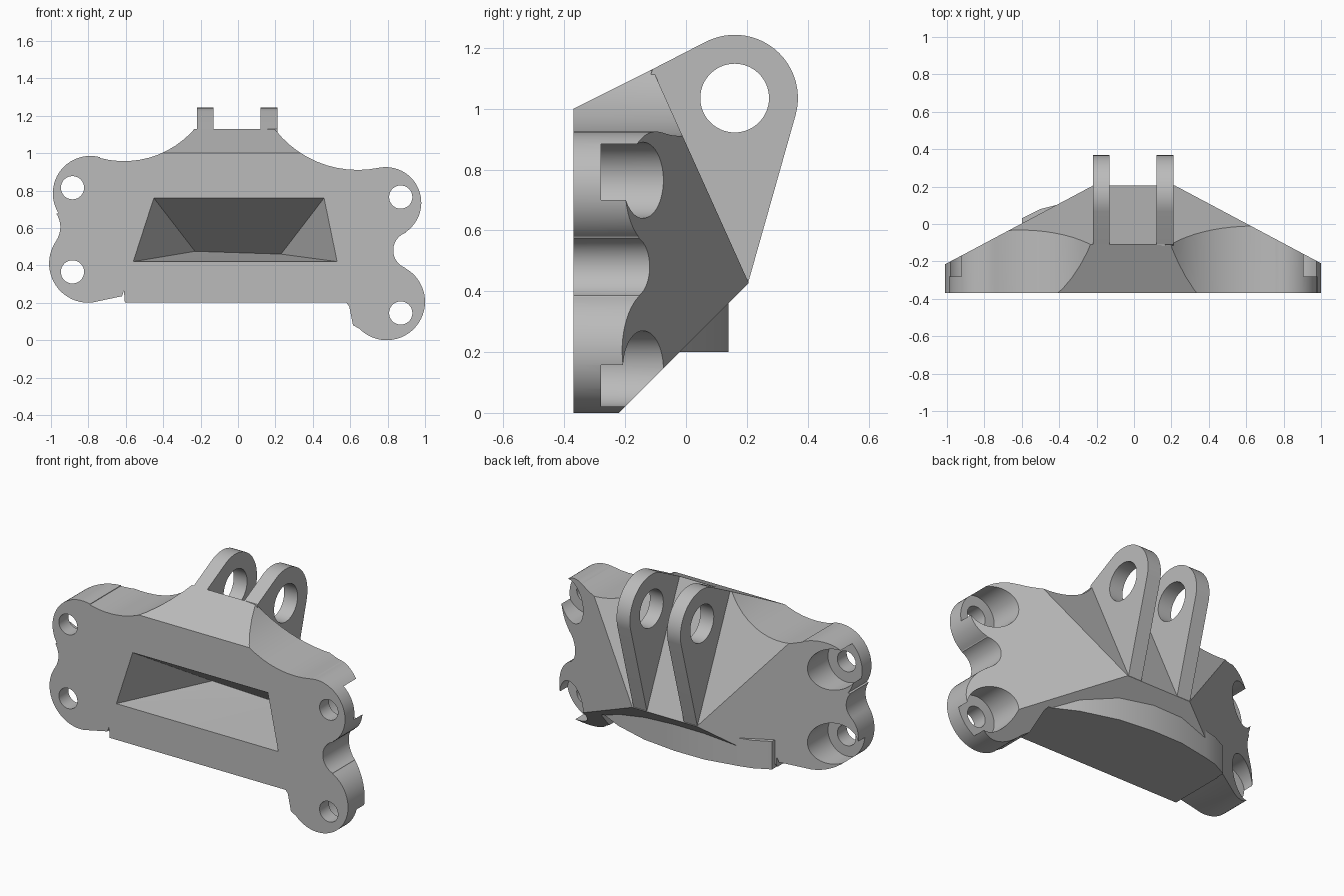
import bpy, bmesh
from math import cos, sin, radians
from mathutils import Vector

cube = bpy.data.objects.get("Cube")
if cube:
    bpy.data.objects.remove(cube, do_unlink=True)

grey = bpy.data.materials.new("plain grey")
grey.use_nodes = True
grey.diffuse_color = (0.5, 0.5, 0.5, 1)
grey.node_tree.nodes["Principled BSDF"].inputs["Base Color"].default_value = (0.5, 0.5, 0.5, 1)


def finish(name, bm):
    bmesh.ops.recalc_face_normals(bm, faces=bm.faces)
    me = bpy.data.meshes.new(name)
    bm.to_mesh(me)
    bm.free()
    me.materials.append(grey)
    ob = bpy.data.objects.new(name, me)
    bpy.context.collection.objects.link(ob)
    return ob


def arc(cx, cy, r, a0, a1):
    n = max(4, round(abs(a1 - a0) / 6))
    angles = [radians(a0 + (a1 - a0) * i / n) for i in range(n + 1)]
    return [(cx + r * cos(a), cy + r * sin(a)) for a in angles]


def prism(name, pts, axis, lo, hi):
    """Extrude a 2D outline along the given axis from lo to hi."""
    place = {"x": lambda p, d: (d, p[0], p[1]),
             "y": lambda p, d: (p[0], d, p[1]),
             "z": lambda p, d: (p[0], p[1], d)}[axis]
    bm = bmesh.new()
    face = bm.faces.new([bm.verts.new(place(p, lo)) for p in pts])
    ext = bmesh.ops.extrude_face_region(bm, geom=[face])
    shift = Vector(place((0, 0), hi - lo))
    bmesh.ops.translate(bm, vec=shift,
                        verts=[v for v in ext["geom"] if isinstance(v, bmesh.types.BMVert)])
    return finish(name, bm)


def boolean(ob, cutter, operation="DIFFERENCE"):
    cutter.hide_render = True
    mod = ob.modifiers.new("cut", "BOOLEAN")
    mod.operation, mod.solver, mod.object = operation, "EXACT", cutter
    bpy.context.view_layer.objects.active = ob
    bpy.ops.object.modifier_apply(modifier=mod.name)
    bpy.data.objects.remove(cutter, do_unlink=True)


# Plate outline, seen from the front
outline = [(0.58, 0.2), (0.595, 0.18), (0.615, 0.08)]
outline += arc(0.795, 0.205, 0.205, 225, 420)    # lower right ear
outline += arc(0.93, 0.48, 0.1, 250, 110)        # right waist
outline += arc(0.79, 0.735, 0.19, -55, 100)      # upper right ear
outline += arc(0.64, 1.47, 0.56, -78, -142)      # right shoulder
outline += arc(-0.61, 1.457, 0.5, -38, -105)     # left shoulder
outline += arc(-0.79, 0.785, 0.2, 75, 212)       # upper left ear
outline += arc(-1.08, 0.605, 0.13, 33, -35)      # left waist
outline += arc(-0.8, 0.41, 0.21, 143, 275)       # lower left ear
outline += [(-0.62, 0.235), (-0.61, 0.265), (-0.605, 0.2)]
body = prism("bracket_body", outline, "y", -0.7, 0.7)

# Faceted envelope that tapers the body towards the back
bm = bmesh.new()
bmesh.ops.create_cube(bm, size=4)
planes = [((0, -0.37, 0), (0, -1, 0)),
          ((0, -0.37, 1.0), (0, -0.5, 1)),
          ((0, 0.205, 0.43), (0, 1, 0.45)),
          ((0, -0.22, 0), (0, 1, -1)),
          ((0, 0.322, 0), (0.532, 1, 0)),
          ((0, 0.322, 0), (-0.532, 1, 0))]
for co, no in planes:
    cut = bmesh.ops.bisect_plane(bm, geom=bm.verts[:] + bm.edges[:] + bm.faces[:],
                                 plane_co=co, plane_no=no, clear_outer=True)
    edges = [e for e in cut["geom_cut"] if isinstance(e, bmesh.types.BMEdge)]
    bmesh.ops.holes_fill(bm, edges=edges, sides=0)
boolean(body, finish("envelope", bm), "INTERSECT")

# Tapered pocket in the front face
bm = bmesh.new()
opening = [(-0.56, 0.42), (0.53, 0.42), (0.46, 0.76), (-0.45, 0.76)]
for y in (-0.45, -0.37):
    for x, z in opening:
        bm.verts.new((x, y, z))
for x, z in ((-0.23, 0.475), (0.23, 0.46)):
    bm.verts.new((x, 0.08, z))
bmesh.ops.convex_hull(bm, input=bm.verts)
boolean(body, finish("pocket", bm))

# Bolt holes with counterbores from the back
for x, z in ((-0.885, 0.815), (-0.885, 0.365), (0.87, 0.765), (0.87, 0.145)):
    boolean(body, prism("bolt_hole", arc(x, z, 0.062, 0, 354), "y", -0.6, 0.5))
    boolean(body, prism("counterbore", arc(x, z, 0.125, 0, 354), "y", -0.28, 0.5))

# Curved ledge under the back
ledge_pts = [(0.58, -0.1), (0.56, -0.02), (0.42, 0.05), (0.2, 0.115), (-0.02, 0.14),
             (-0.22, 0.138), (-0.42, 0.1), (-0.5, 0.08), (-0.6, 0.03), (-0.6, -0.1)]
ledge = prism("rear_ledge", ledge_pts, "z", 0.2, 0.37)

# Two clevis lugs with a pin hole
lug_pts = [(0.15, 0.45), (0.205, 0.43)] + arc(0.16, 1.035, 0.208, -15, 117)
lug_pts += [(-0.11, 1.13), (-0.12, 1.1)]
parts = [body, ledge]
for name, x0, x1 in (("right_lug", -0.22, -0.13), ("left_lug", 0.12, 0.21)):
    lug = prism(name, lug_pts, "x", x0, x1)
    boolean(lug, prism("pin_hole", arc(0.16, 1.035, 0.113, 0, 354), "x", -0.5, 0.5))
    parts.append(lug)

# Smooth the curved walls and keep the edges sharp
bpy.ops.object.select_all(action="DESELECT")
for ob in parts:
    ob.select_set(True)
bpy.context.view_layer.objects.active = body
bpy.ops.object.shade_smooth_by_angle(angle=radians(20))
